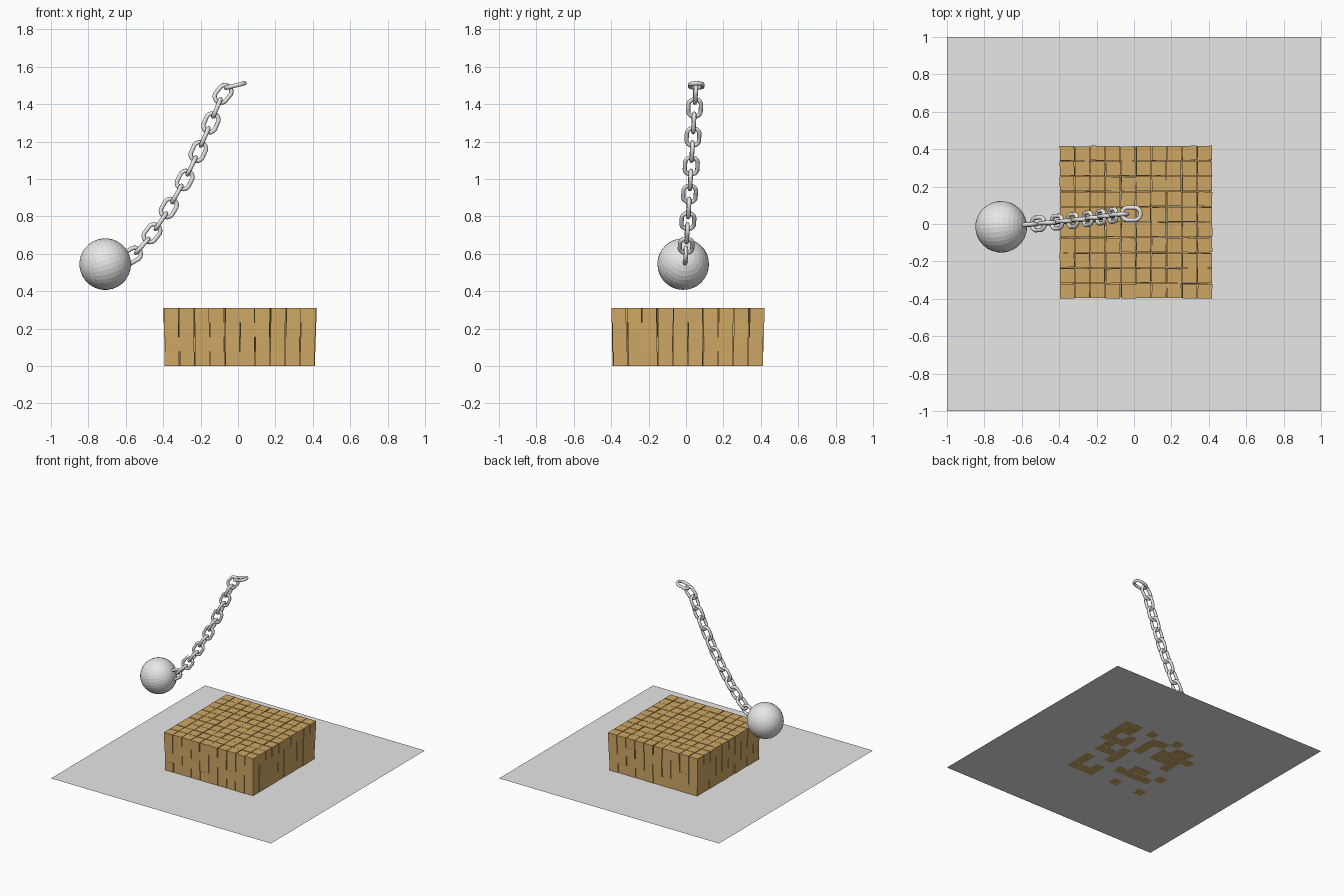
import bpy, bmesh, math, random
from mathutils import Matrix, Vector

cube = bpy.data.objects.get("Cube")
if cube:
    bpy.data.objects.remove(cube, do_unlink=True)
rng = random.Random(4)


def material(name, rgb):
    m = bpy.data.materials.new(name)
    m.use_nodes = True
    m.diffuse_color = (*rgb, 1)
    m.node_tree.nodes["Principled BSDF"].inputs["Base Color"].default_value = (*rgb, 1)
    return m


grey = material("pale grey", (0.8, 0.8, 0.8))
wood = material("tan wood", (0.62, 0.39, 0.13))


def add_object(name, bm, mat):
    mesh = bpy.data.meshes.new(name)
    bm.to_mesh(mesh)
    bm.free()
    mesh.materials.append(mat)
    ob = bpy.data.objects.new(name, mesh)
    bpy.context.collection.objects.link(ob)
    return ob


# Ground sheet
bm = bmesh.new()
bmesh.ops.create_grid(bm, x_segments=1, y_segments=1, size=1)
add_object("floor", bm, grey)

# Stack of loose cubes, spreading slightly towards the top
SIDE, COUNT, LAYERS = 0.0775, 10, 4
bm = bmesh.new()
for layer in range(LAYERS):
    pitch = 0.0803 + 0.0005 * layer
    for i in range(COUNT):
        for j in range(COUNT):
            x = 0.01 + (i - (COUNT - 1) / 2) * pitch + rng.uniform(-0.002, 0.002)
            y = 0.01 + (j - (COUNT - 1) / 2) * pitch + rng.uniform(-0.002, 0.002)
            z = (layer + 0.5) * SIDE + rng.uniform(-0.0005, 0.0005)
            turn = Matrix.Rotation(rng.uniform(-0.025, 0.025), 4, "Z")
            bmesh.ops.create_cube(bm, size=SIDE,
                                  matrix=Matrix.Translation((x, y, z)) @ turn)
add_object("cube_stack", bm, wood)


# One chain link: a tube swept around a stadium lying in its local XY plane
def link_mesh(bm, matrix, tube=0.0115, bend=0.034, straight=0.0175, steps=16, sides=8):
    rings = []
    for k in range(steps):
        a = 2 * math.pi * (k + 0.5) / steps
        out = Vector((math.cos(a), math.sin(a), 0))
        centre = out * bend + Vector((math.copysign(straight, out.x), 0, 0))
        ring = []
        for s in range(sides):
            b = 2 * math.pi * s / sides
            p = centre + out * tube * math.cos(b) + Vector((0, 0, tube * math.sin(b)))
            ring.append(bm.verts.new(matrix @ p))
        rings.append(ring)
    for k in range(steps):
        r, n = rings[k], rings[(k + 1) % steps]
        for s in range(sides):
            t = (s + 1) % sides
            bm.faces.new((r[s], n[s], n[t], r[t]))


# Chain hanging in a slight curve, links turned by a quarter alternately
path = [(-0.015, 1.50), (-0.08, 1.455), (-0.113, 1.38), (-0.145, 1.30),
        (-0.178, 1.225), (-0.212, 1.147), (-0.248, 1.07), (-0.285, 0.995),
        (-0.327, 0.92), (-0.37, 0.845), (-0.412, 0.775), (-0.46, 0.71),
        (-0.512, 0.643), (-0.568, 0.59)]
ball_centre = Vector((-0.71, -0.015, 0.545))
points = [Vector((x, 0.055 - 0.0045 * i, z)) for i, (x, z) in enumerate(path)]
ends = [points[0] + Vector((0.08, 0, 0.008))] + points + [ball_centre]
for i, p in enumerate(points):
    if i == 0:
        along = Vector((0.97, 0, 0.24)).normalized()
    else:
        along = ((ends[i] - p).normalized() + (p - ends[i + 2]).normalized()).normalized()
    across = Vector((0, 1, 0))
    across = (across - along * across.dot(along)).normalized()
    normal = along.cross(across)
    if i % 2:
        across, normal = normal, -across
    frame = Matrix((along, across, normal)).transposed().to_4x4()
    bm = bmesh.new()
    link_mesh(bm, Matrix.Translation(p) @ frame)
    link = add_object(f"chain_link_{i + 1}", bm, grey)
    link.data.shade_smooth()

# Heavy ball at the end of the chain
bm = bmesh.new()
tilt = (points[-1] - ball_centre).to_track_quat("Z", "Y").to_matrix().to_4x4()
bmesh.ops.create_uvsphere(bm, u_segments=32, v_segments=16, radius=0.138,
                          matrix=Matrix.Translation(ball_centre) @ tilt)
add_object("ball", bm, grey)
